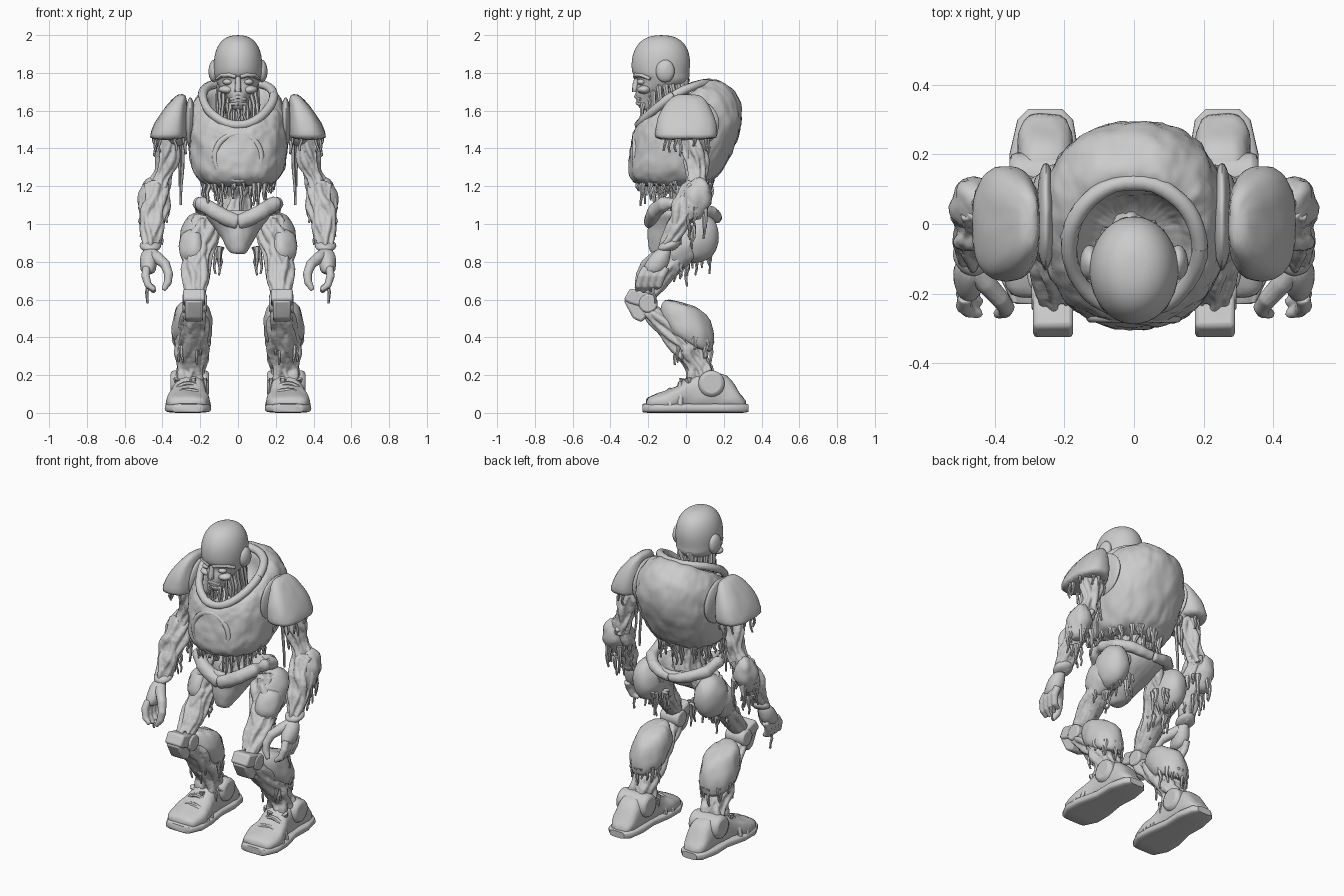
import bpy, bmesh, random
from math import sin, cos, pi, radians
from mathutils import Vector, Matrix

random.seed(4)
R = random.uniform
clouds = bpy.data.textures.new("dents", 'CLOUDS')
clouds.noise_scale = 0.07


def finish(name, bm, mirror=False, sub=0, dent=0, bevel=0, solid=0, melt=0, angle=45):
    bmesh.ops.recalc_face_normals(bm, faces=bm.faces)
    me = bpy.data.meshes.new(name)
    bm.to_mesh(me)
    bm.free()
    me.shade_smooth()
    if not (sub or melt):
        me.set_sharp_from_angle(angle=radians(angle))
    o = bpy.data.objects.new(name, me)
    bpy.context.collection.objects.link(o)
    if solid:
        m = o.modifiers.new("solid", 'SOLIDIFY')
        m.thickness, m.offset = solid, -1
    if bevel:
        m = o.modifiers.new("bevel", 'BEVEL')
        m.width, m.segments = bevel, 2
    if sub:
        m = o.modifiers.new("sub", 'SUBSURF')
        m.levels = m.render_levels = sub
    if melt:
        m = o.modifiers.new("melt", 'REMESH')
        m.mode, m.voxel_size, m.use_smooth_shade = 'VOXEL', melt, True
    if dent:
        m = o.modifiers.new("dent", 'DISPLACE')
        m.texture, m.strength, m.mid_level = clouds, dent, 0.5
    if mirror:
        o.modifiers.new("mirror", 'MIRROR')
    return o


def skin_rings(bm, rings):
    n = len(rings[0])
    for a, b in zip(rings, rings[1:]):
        for i in range(n):
            j = (i + 1) % n
            bm.faces.new((a[i], a[j], b[j], b[i]))
    bm.faces.new(rings[0][::-1])
    bm.faces.new(rings[-1])


def loft(name, secs, n=24, p=2.0, **kw):
    """Sections: x, y, z, half width, half depth, tilt about x in degrees."""
    bm = bmesh.new()
    rings = []
    for x, y, z, a, b, t in secs:
        ring = []
        for k in range(n):
            c, s = cos(2 * pi * k / n), sin(2 * pi * k / n)
            u = a * abs(c) ** (2 / p) * (1 if c > 0 else -1)
            v = b * abs(s) ** (2 / p) * (1 if s > 0 else -1)
            ring.append(bm.verts.new((x + u, y + v * cos(radians(t)), z + v * sin(radians(t)))))
        rings.append(ring)
    skin_rings(bm, rings)
    return finish(name, bm, **kw)


def tube(bm, pts, rads, n=6):
    pts = [Vector(q) for q in pts]
    rings = []
    for i, q in enumerate(pts):
        t = (pts[min(i + 1, len(pts) - 1)] - pts[max(i - 1, 0)]).normalized()
        u = t.cross(Vector((0.13, 1, 0.07)) if abs(t.y) < 0.9 else Vector((0, 0.1, 1))).normalized()
        v = t.cross(u)
        rings.append([bm.verts.new(q + (u * cos(2 * pi * k / n) + v * sin(2 * pi * k / n)) * rads[i]) for k in range(n)])
    skin_rings(bm, rings)


def tubes(name, items, n=8, **kw):
    bm = bmesh.new()
    for pts, rads in items:
        tube(bm, pts, rads, n)
    return finish(name, bm, **kw)


def strand(a, b, r0, r1, wob=0.007):
    a, b = Vector(a), Vector(b)
    pts = [a.lerp(b, i / 4) + Vector((R(-wob, wob), R(-wob, wob), 0)) * (i > 0) for i in range(5)]
    return pts, [r0 + (r1 - r0) * (i / 4) ** .6 + R(0, .2) * r1 for i in range(5)]


def drips(name, count, c, rx, ry, length, r=0.015, tilt=0, **kw):
    """Tapering drips hanging off an ellipse whose rim may slope along y."""
    items = []
    for k in range(count):
        t = 2 * pi * (k + R(0, .8)) / count
        x, y, z = c[0] + rx * cos(t), c[1] + ry * sin(t), c[2] + tilt * sin(t)
        items.append(strand((x, y, z + 0.03), (x, y, z - R(.2, 1) * length), r * R(.8, 1.5), 0.005))
    return tubes(name, items, 6, **kw)


def sinew(name, path, count=10, mirror=True):
    """Limb made of a core melted into wavering fibres; path holds x, y, z, radius."""
    dense = []
    for a, b in zip(path, path[1:]):
        dense += [[p + (q - p) * i / 4 for p, q in zip(a, b)] for i in range(4)]
    dense.append(list(path[-1]))
    bm = bmesh.new()
    tube(bm, [d[:3] for d in dense], [d[3] * .8 for d in dense], 14)
    for k in range(count):
        t, f, g = 2 * pi * k / count, R(0, 6), R(.14, .27)
        pts = [(d[0] + d[3] * .82 * cos(t + .3 * sin(i * .6 + f)), d[1] + d[3] * .82 * sin(t + .3 * sin(i * .6 + f)), d[2])
               for i, d in enumerate(dense)]
        tube(bm, pts, [d[3] * g * (1 + .4 * sin(i + f)) for i, d in enumerate(dense)], 8)
    return finish(name, bm, mirror=mirror, melt=.006, dent=.012)


def ball(name, c, r, rot=0, cuts=(), **kw):
    bm = bmesh.new()
    M = Matrix.Translation(c) @ Matrix.Rotation(radians(rot), 4, 'X') @ Matrix.Diagonal((*r, 1))
    bmesh.ops.create_uvsphere(bm, u_segments=28, v_segments=18, radius=1, matrix=M)
    for co, no in cuts:
        bmesh.ops.bisect_plane(bm, geom=bm.verts[:] + bm.edges[:] + bm.faces[:], plane_co=co, plane_no=no, clear_inner=True)
    return finish(name, bm, **kw)


def disc(name, c, r, depth, axis, bevel=.01, **kw):
    bm = bmesh.new()
    rot = Matrix.Rotation(pi / 2, 4, 'X' if axis == 'Y' else 'Y')
    bmesh.ops.create_cone(bm, cap_ends=True, segments=32, radius1=r, radius2=r, depth=depth, matrix=Matrix.Translation(c) @ rot)
    return finish(name, bm, bevel=bevel, **kw)


# Head: smooth cranium, sunken face, narrow jaw
loft("head", [(0, -.2, 1.60, .025, .03, 0), (0, -.2, 1.62, .036, .055, 0), (0, -.19, 1.67, .055, .078, 0),
              (0, -.15, 1.71, .09, .118, 0), (0, -.12, 1.75, .116, .134, 0), (0, -.122, 1.775, .124, .142, 0),
              (0, -.135, 1.795, .128, .153, 0), (0, -.133, 1.85, .13, .158, 0), (0, -.132, 1.90, .125, .152, 0),
              (0, -.13, 1.95, .106, .13, 0), (0, -.13, 1.985, .072, .09, 0), (0, -.13, 2.0, .03, .035, 0)], sub=2)
ball("ear_cover", (.127, -.11, 1.81), (.028, .05, .06), mirror=True, dent=.006)
ball("eye", (.055, -.235, 1.752), (.026, .024, .016), mirror=True)
ball("cheekbone", (.06, -.222, 1.712), (.042, .035, .022), mirror=True, dent=.01)
tubes("brow", [([(.012, -.27, 1.78), (.045, -.264, 1.79), (.085, -.233, 1.787), (.112, -.19, 1.768)], [.012, .013, .013, .008])], mirror=True)
tubes("nose_and_lips", [([(0, -.258, 1.785), (0, -.268, 1.735), (0, -.268, 1.70)], [.012, .016, .018]),
                        ([(-.04, -.24, 1.66), (0, -.262, 1.675), (.04, -.24, 1.66)], [.008, .013, .008]),
                        ([(-.035, -.235, 1.635), (0, -.255, 1.64), (.035, -.235, 1.635)], [.008, .012, .008])])

# Neck
sinew("neck", [(0, -.02, 1.52, .075), (0, -.06, 1.64, .07), (0, -.08, 1.77, .095)], 9, mirror=False)
neck = []
for k in range(18):
    t = 2 * pi * k / 18
    neck.append(strand((.095 * cos(t), -.11 + .1 * sin(t), 1.74), (.11 * cos(t), -.09 + .11 * sin(t), 1.55 - R(0, .04)), .016, .008))
tubes("neck_tendons", neck, 6)
tubes("chin_drips", [strand((x, -.225, 1.64), (x * 1.3, -.24, R(1.5, 1.57)), .014, .006) for x in (-.04, 0, .03)], 6)

# Torso: tilted barrel with an open collar
loft("torso", [(0, -.05, 1.20, .13, .14, 2), (0, -.06, 1.212, .19, .2, 2), (0, -.055, 1.265, .238, .25, 4),
               (0, -.022, 1.36, .262, .286, 9), (0, .002, 1.46, .268, .309, 13), (0, .004, 1.55, .265, .305, 18),
               (0, -.012, 1.61, .248, .285, 23), (0, -.045, 1.648, .212, .245, 29), (0, -.066, 1.65, .18, .212, 32),
               (0, -.065, 1.62, .155, .18, 32), (0, -.04, 1.53, .13, .14, 25)], n=36, p=2.3, sub=2, dent=.024)
ring = [2 * pi * k / 40 for k in range(41)]
tubes("collar", [([(.188 * cos(t), -.065 + .185 * sin(t), 1.635 + .112 * sin(t) + .045 * cos(t) ** 2) for t in ring], [.024] * 41)], 10, dent=.012)
disc("chest_plate", (0, -.247, 1.355), .12, .06, 'Y', dent=.008)
tubes("chest_ring", [([(.122 * cos(t), -.268, 1.355 + .122 * sin(t)) for t in ring], [.016] * 41)], 10)
tubes("chest_cracks", [([(0, -.276, 1.36), (x, -.276, 1.36 + z)], [.007, .002]) for x, z in ((.05, .03), (-.06, .02), (-.01, .05))], 6)
drips("torso_drips", 30, (0, -.06, 1.205), .185, .195, .11)
drips("belly_drips", 16, (0, -.05, 1.2), .11, .12, .16)
sinew("spine", [(0, -.02, 1.26, .12), (0, -.01, 1.14, .075), (0, -.01, 1.0, .1)], 10, mirror=False)

# Pelvis: bowl with a flared belt
loft("pelvis", [(0, -.15, .84, .035, .03, 0), (0, -.14, .855, .052, .055, 0), (0, -.095, .92, .085, .11, 0),
                (0, -.03, .98, .125, .17, 0), (0, -.012, 1.03, .168, .192, 0), (0, -.01, 1.07, .185, .19, 0),
                (0, -.01, 1.075, .15, .155, 0), (0, -.01, 1.03, .12, .12, 0)], sub=2, dent=.01)
tubes("belt", [([(0, -.18, 1.01), (.06, -.178, 1.03), (.13, -.165, 1.07), (.195, -.115, 1.11), (.205, -.03, 1.11),
                 (.195, .07, 1.08), (.13, .135, 1.06), (.06, .16, 1.04), (0, .165, 1.03)],
                [.044, .042, .041, .04, .038, .038, .035, .03, .03])], 12, mirror=True, melt=.012, dent=.01)

# Shoulders: a dome section sloping outwards
loft("shoulder_pad", [(.37, 0, 1.445, .1, .166, 0), (.37, 0, 1.47, .1, .168, 0), (.357, 0, 1.53, .089, .162, 0),
                      (.336, .002, 1.6, .066, .14, 0), (.31, .005, 1.66, .04, .1, 0), (.295, .01, 1.69, .02, .06, 0)],
     p=2.5, mirror=True, sub=1, dent=.012)
ball("shoulder_plate", (.253, .02, 1.535), (.028, .155, .135), mirror=True, dent=.008)
ball("shoulder_joint", (.32, .02, 1.52), (.08, .1, .11), mirror=True, dent=.01)
drips("shoulder_drips", 9, (.36, 0, 1.46), .085, .12, .1, mirror=True)
tubes("long_drips", [strand((.29, .03, 1.47), (.3, .03, 1.1), .013, .006), strand((.31, .06, 1.45), (.31, .07, 1.2), .012, .006),
                     strand((.43, -.03, 1.47), (.45, -.03, 1.36), .014, .005)], 6, mirror=True)

# Arms
sinew("upper_arm", [(.35, .03, 1.52, .065), (.365, .045, 1.4, .068), (.39, .055, 1.28, .058), (.43, .055, 1.17, .064)])
sinew("forearm", [(.43, .055, 1.21, .072), (.445, .01, 1.1, .082), (.455, -.045, .99, .066), (.462, -.1, .87, .042)])
ball("elbow_guard", (.462, .05, 1.13), (.068, .08, .115), rot=-18, mirror=True, dent=.035)
ball("wrist_cuff", (.463, -.09, .885), (.056, .064, .03), rot=20, mirror=True, dent=.01)
drips("elbow_drips", 10, (.445, .04, 1.06), .07, .065, .14, mirror=True, r=.014)
drips("forearm_drips", 6, (.45, -.02, .96), .045, .06, .1, mirror=True, r=.012)

# Hands
loft("palm", [(.465, -.11, .88, .034, .04, 0), (.47, -.135, .83, .047, .055, 0), (.475, -.16, .78, .047, .065, 0),
              (.475, -.175, .73, .036, .058, 0)], n=16, mirror=True, sub=1, dent=.01)
fingers = []
for i in range(4):
    y = -.23 + .035 * i
    fingers.append(([(.485, y + .02, .77), (.49, y - .005, .725), (.475, y - .02, .675), (.44, y - .03, .64 + .01 * abs(i - 1))],
                    [.021, .023, .02, .012]))
fingers.append(([(.455, -.13, .84), (.425, -.17, .82), (.385, -.215, .785), (.367, -.24, .735), (.372, -.25, .69), (.395, -.26, .65)],
                [.034, .032, .028, .025, .022, .013]))
tubes("fingers", fingers, 10, mirror=True, melt=.007)
tubes("finger_drip", [strand((.48, -.17, .7), (.48, -.17, .58), .014, .006)], 6, mirror=True)

# Thighs and knees
sinew("thigh", [(.17, .03, 1.03, .09), (.2, .0, .9, .098), (.22, -.09, .77, .08), (.225, -.2, .63, .058)], 12)
ball("hip_shell", (.215, .055, .925), (.09, .12, .135), rot=-20, mirror=True, dent=.016)
ball("thigh_plate", (.235, -.025, .87), (.076, .09, .12), rot=-30, mirror=True, dent=.035)
drips("hip_drips", 9, (.16, .08, .85), .07, .05, .13, mirror=True)
drips("thigh_drips", 8, (.22, -.05, .76), .055, .055, .1, mirror=True)
for name, x0, x1, prof in (
        ("knee_cap", .175, .29, [(-.3, .58), (-.33, .6), (-.295, .66), (-.2, .635), (-.16, .58), (-.2, .55)]),
        ("knee_block", .185, .28, [(-.33, .595), (-.25, .625), (-.17, .55), (-.235, .48), (-.28, .5)])):
    bm = bmesh.new()
    f = bm.faces.new([bm.verts.new((x0, y, z)) for y, z in prof])
    g = bmesh.ops.extrude_face_region(bm, geom=[f])
    bmesh.ops.translate(bm, vec=(x1 - x0, 0, 0), verts=[v for v in g["geom"] if isinstance(v, bmesh.types.BMVert)])
    finish(name, bm, mirror=True, bevel=.012)
disc("knee_pivot", (.23, -.2, .58), .05, .13, 'X', mirror=True)

# Lower legs
sinew("shin", [(.23, -.22, .57, .05), (.235, -.1, .46, .078), (.245, .01, .34, .083), (.25, .07, .24, .077), (.255, .09, .12, .08)], 12)
loft("calf_shell", [(.24, -.02, .585, .055, .08, -16), (.24, -.01, .56, .088, .13, -16), (.242, .0, .49, .11, .152, -17),
                    (.243, .012, .42, .11, .147, -20), (.245, .025, .37, .097, .122, -22), (.245, .035, .355, .07, .085, -22)],
     mirror=True, sub=1, dent=.022)
drips("calf_drips", 15, (.245, .035, .37), .085, .098, .14, tilt=-.02, mirror=True)

# Feet: low toe cap, tall ankle housing, rounded heel
loft("foot", [(.265, -.215, .045, .07, .028, 90), (.265, -.19, .052, .105, .045, 90), (.265, -.1, .06, .118, .056, 90),
              (.265, -.075, .068, .112, .064, 90), (.26, -.03, .078, .1, .074, 90), (.258, .0, .1, .088, .096, 90),
              (.255, .1, .11, .084, .108, 90), (.255, .19, .11, .082, .108, 90), (.255, .24, .092, .08, .088, 90),
              (.255, .285, .055, .072, .05, 90), (.255, .32, .035, .052, .028, 90)],
     p=2.5, mirror=True, sub=1, dent=.016)
loft("sole", [(.265, -.23, .025, .07, .02, 90), (.265, -.225, .025, .085, .024, 90), (.265, -.15, .025, .123, .025, 90),
              (.265, -.05, .025, .122, .025, 90), (.26, .08, .025, .095, .025, 90), (.258, .2, .025, .1, .025, 90),
              (.255, .3, .025, .08, .025, 90), (.255, .33, .025, .05, .02, 90)], p=4, n=28, mirror=True)
arc = [pi * k / 12 for k in range(13)]
tubes("toe_bands", [([(.264 + w * cos(t), y, .03 + h * sin(t)) for t in arc], [.014] * 13)
                    for y, w, h in ((-.085, .108, .09), (-.03, .098, .125))], 8, mirror=True)
disc("ankle_disc", (.255, .135, .155), .07, .205, 'X', .02, mirror=True)
drips("ankle_drips", 6, (.255, .06, .15), .085, .08, .06, mirror=True)
